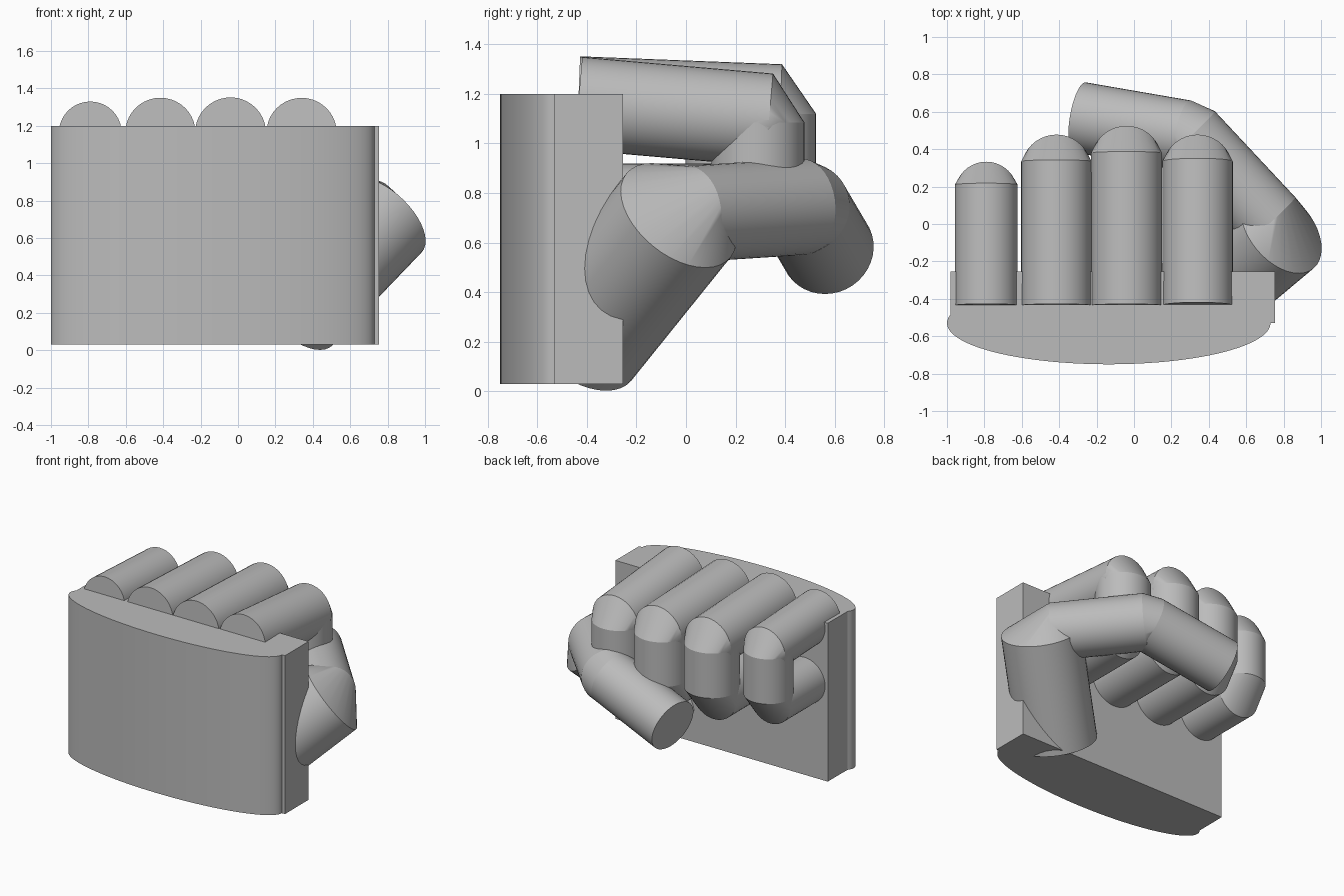
import bpy, bmesh, math
from mathutils import Vector

cube = bpy.data.objects.get("Cube")
if cube:
    bpy.data.objects.remove(cube, do_unlink=True)

grey = bpy.data.materials.new("plain_grey")
grey.use_nodes = True
grey.diffuse_color = (0.5, 0.5, 0.5, 1)
grey.node_tree.nodes["Principled BSDF"].inputs["Base Color"].default_value = (0.5, 0.5, 0.5, 1)


def finish(name, bm):
    """Turn a bmesh into a shaded object."""
    bmesh.ops.recalc_face_normals(bm, faces=bm.faces[:])
    mesh = bpy.data.meshes.new(name)
    bm.to_mesh(mesh)
    bm.free()
    mesh.materials.append(grey)
    obj = bpy.data.objects.new(name, mesh)
    bpy.context.collection.objects.link(obj)
    bpy.ops.object.select_all(action='DESELECT')
    obj.select_set(True)
    bpy.context.view_layer.objects.active = obj
    bpy.ops.object.shade_smooth_by_angle(angle=math.radians(30))
    return obj


def ring(center, direction, radius, sides=40):
    """Circle of points facing along a direction."""
    turn = Vector(direction).to_track_quat('Z', 'Y')
    angles = [math.tau * i / sides for i in range(sides)]
    return [Vector(center) + turn @ Vector((radius * math.cos(a), radius * math.sin(a), 0))
            for a in angles]


def limb(name, rings):
    """Jointed limb: a convex skin between each pair of neighbouring rings."""
    bm = bmesh.new()
    for first, second in zip(rings, rings[1:]):
        verts = [bm.verts.new(p) for p in first + second]
        hull = bmesh.ops.convex_hull(bm, input=verts)
        loose = {v for v in hull["geom_interior"] + hull["geom_unused"]
                 if isinstance(v, bmesh.types.BMVert)}
        bmesh.ops.delete(bm, geom=list(loose), context='VERTS')
    bmesh.ops.dissolve_limit(bm, angle_limit=math.radians(0.5),
                             verts=bm.verts[:], edges=bm.edges[:])
    return finish(name, bm)


# Palm: curved back of the hand with a square-cornered inner side
outline = []
for i in range(49):
    a = math.radians(168 + 192 * i / 48)
    outline.append((-0.135 + 0.865 * math.cos(a), -0.53 + 0.22 * math.sin(a)))
outline += [(0.755, -0.53), (0.755, -0.255), (-0.98, -0.255)]
bm = bmesh.new()
base = bm.faces.new([bm.verts.new((x, y, 0.03)) for x, y in outline])
lifted = bmesh.ops.extrude_face_region(bm, geom=[base], use_keep_orig=True)["geom"]
bmesh.ops.translate(bm, vec=(0, 0, 1.17),
                    verts=[v for v in lifted if isinstance(v, bmesh.types.BMVert)])
finish("palm", bm)

# Fingers: name, x, radius, bend y, knuckle height at the bend
fingers = [("little_finger", -0.79, 0.168, 0.165, 1.13),
           ("ring_finger", -0.415, 0.188, 0.29, 1.13),
           ("middle_finger", -0.04, 0.19, 0.335, 1.13),
           ("index_finger", 0.34, 0.188, 0.29, 1.095)]
for name, x, r, bend, z in fingers:
    knuckle = Vector((x, -0.435, 1.162))
    end = Vector((x, bend + 0.045, z))
    along = end - knuckle
    limb(name, [ring(knuckle, along, r), ring(end, along, r),
                ring((x, bend, z - 0.01), (0, 0, -1), r),
                ring((x, bend, 0.79), (0, 0, -1), r),
                ring((x, bend - 0.02, 0.73), (0, -1, 0), r),
                ring((x, -0.3, 0.73), (0, -1, 0), r)])

# Thumb: thick base, then two slimmer segments folded across the fingers
root, heel = Vector((0.31, -0.43, 0.213)), Vector((0.787, -0.03, 0.71))
start, joint, tip = Vector((0.72, 0.01, 0.715)), Vector((0.29, 0.47, 0.745)), Vector((-0.29, 0.57, 0.575))
rise, across, fold = heel - root, joint - start, tip - joint
limb("thumb", [ring(root, rise, 0.27), ring(heel, rise, 0.27),
               ring(start, across, 0.195), ring(joint, across, 0.195),
               ring(joint + fold * 0.03, fold, 0.19), ring(tip, fold, 0.19)])
